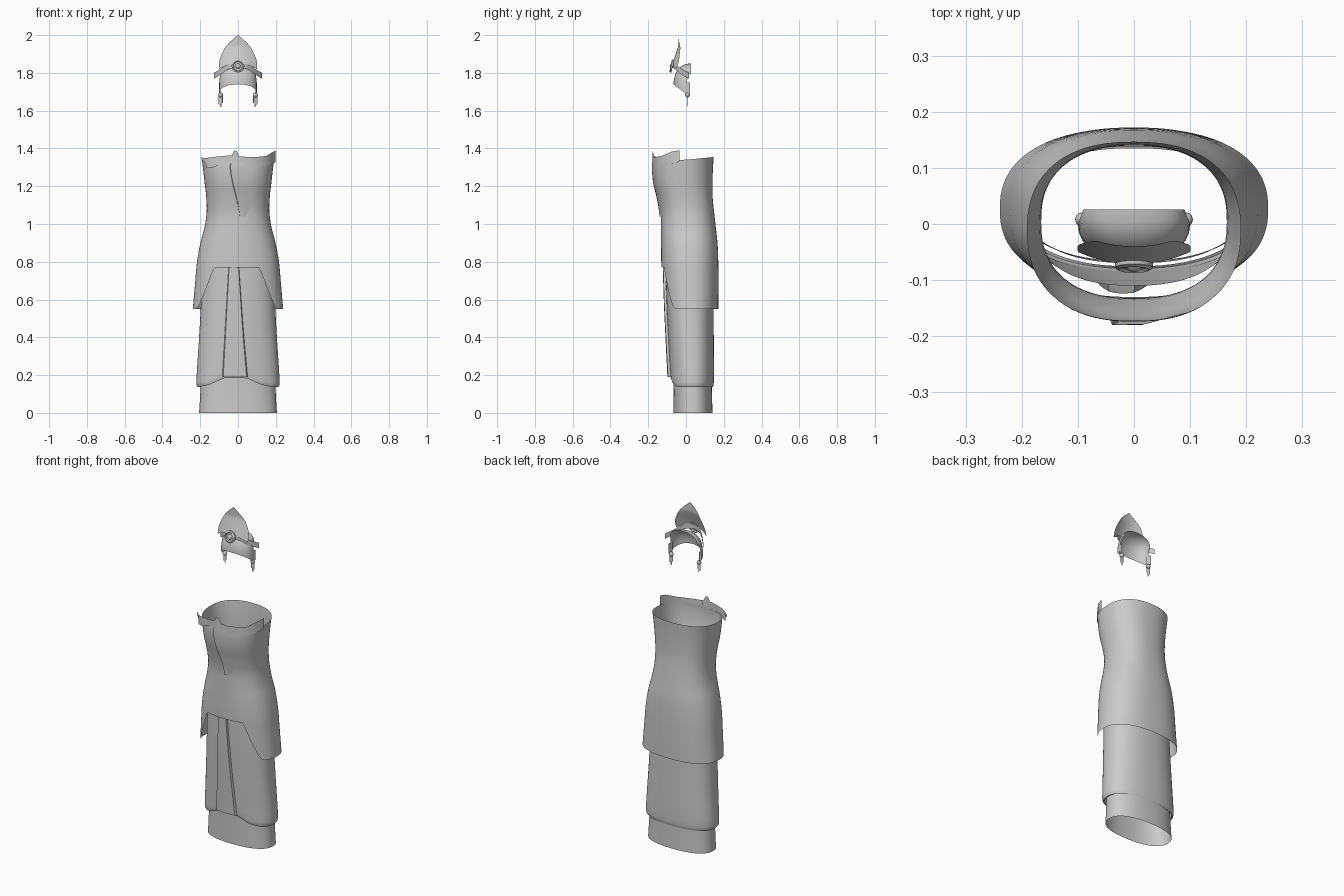
import bpy, bmesh, math
from mathutils import Vector

if "Cube" in bpy.data.objects:
    bpy.data.objects.remove(bpy.data.objects["Cube"])

GREY = bpy.data.materials.new("plain_grey")
GREY.diffuse_color = (0.6, 0.6, 0.6, 1)
GREY.use_nodes = True
GREY.node_tree.nodes["Principled BSDF"].inputs["Base Color"].default_value = GREY.diffuse_color


def finish(obj, angle=40):
    obj.data.materials.append(GREY)
    bpy.ops.object.select_all(action='DESELECT')
    obj.select_set(True)
    bpy.context.view_layer.objects.active = obj
    bpy.ops.object.shade_smooth_by_angle(angle=math.radians(angle))
    return obj


def grid(name, rows, closed=False):
    """Skin a list of point rows; every row has the same length."""
    n = len(rows[0])
    verts = [p for r in rows for p in r]
    faces = []
    for j in range(len(rows) - 1):
        for i in range(n if closed else n - 1):
            k = (i + 1) % n
            faces.append((j * n + i, j * n + k, (j + 1) * n + k, (j + 1) * n + i))
    me = bpy.data.meshes.new(name)
    me.from_pydata(verts, [], faces)
    obj = bpy.data.objects.new(name, me)
    bpy.context.collection.objects.link(obj)
    return finish(obj)


def interp(table, t):
    """Smooth interpolation of a table sorted by its first column."""
    t = min(max(t, table[0][0]), table[-1][0])
    i = max(k for k in range(len(table) - 1) if table[k][0] <= t)
    a, b = table[i], table[i + 1]
    p, q = table[max(i - 1, 0)], table[min(i + 2, len(table) - 1)]
    h = b[0] - a[0]
    s = (t - a[0]) / h
    out = []
    for c in range(1, len(a)):
        ma = (b[c] - p[c]) / (b[0] - p[0]) * h
        mb = (q[c] - a[c]) / (q[0] - a[0]) * h
        out.append((2*s**3 - 3*s*s + 1) * a[c] + (s**3 - 2*s*s + s) * ma
                   + (3*s*s - 2*s**3) * b[c] + (s**3 - s*s) * mb)
    return out


EXP = 2.35


def ring_point(profile, a, z, scale=1.0):
    hx, yf, yb = interp(profile, z)
    c, s = math.cos(a), math.sin(a)
    f = lambda v: math.copysign(abs(v) ** (2 / EXP), v)
    return (hx * f(c) * scale, (yf + yb) / 2 + (yb - yf) / 2 * f(s) * scale, z)


def front_y(profile, x, z):
    hx, yf, yb = interp(profile, z)
    k = max(0.0, 1 - abs(x / hx) ** EXP) ** (1 / EXP)
    return (yf + yb) / 2 - (yb - yf) / 2 * k


def tube(name, profile, bottom, top, n=64, m=22, roll=False):
    """Oval garment shell; bottom and top heights depend on the direction."""
    rows = []
    angs = [2 * math.pi * i / n for i in range(n)]
    ends = []
    for a in angs:
        x, y, _ = ring_point(profile, a, bottom(0, 1))
        ends.append((bottom(x, math.sin(a)), top(math.sin(a))))
    if roll:  # hem turned under
        for lift, sc in ((0.004, 0.93), (0.0, 0.965), (0.008, 0.99)):
            rows.append([ring_point(profile, a, e[0] + lift, sc)
                         for a, e in zip(angs, ends)])
    for j in range(m + 1):
        t = j / m
        rows.append([ring_point(profile, a, e[0] + (0.022 if roll else 0)*(1 - t)
                                + (e[1] - e[0]) * t)
                     for a, e in zip(angs, ends)])
    return grid(name, rows, closed=True)


def draped_panel(name, profile, edges, section, z0, z1, m=20):
    """Strip of cloth lying on the front of a garment."""
    rows = []
    for j in range(m + 1):
        z = z0 + (z1 - z0) * j / m
        xl, xr = interp(edges, z)
        row = []
        for u, off in section:
            x = xl + (xr - xl) * u
            row.append((x, front_y(profile, x, z) - off, z))
        rows.append(row)
    return grid(name, rows)


def ribbon(name, cols):
    """Columns of (x, low z, high z, y)."""
    return grid(name, [[(x, y, lo) for x, lo, hi, y in cols],
                       [(x, y, hi) for x, lo, hi, y in cols]])


def ramp(v, pts):
    for (a, za), (b, zb) in zip(pts, pts[1:]):
        if v <= b:
            return za + (zb - za) * max(0, (v - a) / (b - a))
    return pts[-1][1]


# profiles: height, half width, front y, back y
UNDER = [(0, .206, -.066, .14), (.1, .2, -.066, .138), (.3, .193, -.07, .135)]
SKIRT = [(.13, .222, -.082, .146), (.2, .219, -.084, .148), (.4, .206, -.094, .147),
         (.6, .195, -.103, .145), (.85, .182, -.11, .142)]
TUNIC = [(.54, .24, -.117, .171), (.7, .226, -.127, .172), (.8, .217, -.131, .171),
         (.9, .199, -.132, .167), (.98, .178, -.132, .158), (1.06, .166, -.134, .149),
         (1.14, .168, -.148, .141), (1.22, .177, -.167, .14), (1.3, .186, -.174, .143),
         (1.36, .193, -.168, .147)]

# underskirt and middle skirt
tube("underskirt", UNDER, lambda x, s: 0, lambda s: .3, m=6)
tube("skirt", SKIRT,
     lambda x, s: .137 if s > 0 else ramp(abs(x + .015), [(.06, .185), (.14, .15), (.2, .137)]),
     lambda s: .85, roll=True)

# pleated panel on the skirt front
draped_panel("skirt_panel", SKIRT, [(.18, -.084, .052), (.45, -.068, .028), (.85, -.045, 0)],
             [(0, 0), (.04, .013), (.5, .015), (.96, .013), (1, 0)], .19, .84)

# tunic with short front hem and long sides
tube("tunic", TUNIC,
     lambda x, s: .55 if s > -.1 else ramp(abs(x + .007), [(.13, .77), (.2, .57), (.215, .55)]),
     lambda s: 1.34 + .015 * s, n=96, m=28)

# overlapping closure on the tunic
draped_panel("tunic_overlap", TUNIC,
             [(1.03, .012, .03), (1.12, -.005, .08), (1.22, -.03, .1), (1.3, -.042, .1),
              (1.34, -.035, .1)],
             [(0, 0), (.02, .008), (.4, .006), (1, 0)], 1.04, 1.325)

# neckline collar, two flaps and a knot
ribbon("collar_right", [(-.01, 1.31, 1.36, -.177), (.05, 1.305, 1.355, -.173),
                        (.1, 1.306, 1.355, -.158), (.15, 1.31, 1.36, -.13),
                        (.188, 1.318, 1.383, -.075), (.198, 1.33, 1.39, -.035)])
ribbon("collar_left", [(-.02, 1.33, 1.365, -.176), (-.08, 1.32, 1.36, -.17),
                       (-.13, 1.3, 1.355, -.155), (-.165, 1.295, 1.35, -.137),
                       (-.172, 1.32, 1.35, -.128), (-.195, 1.345, 1.351, -.11)])
ribbon("collar_knot", [(-.05, 1.325, 1.345, -.165), (-.035, 1.31, 1.36, -.176),
                       (-.02, 1.32, 1.39, -.178), (-.005, 1.33, 1.385, -.176),
                       (.008, 1.335, 1.35, -.165)])

# pointed crown plate
arch = [(1.82, .1), (1.86, .1), (1.9, .086), (1.94, .064), (1.97, .036), (2.0, .001)]
rows = []
for j in range(15):
    t = j / 14
    row = []
    w = interp(arch, 1.82 + .18 * t)[0]
    for i in range(13):
        u = i / 6 - 1
        z = 1.82 + .18 * t + .03 * (1 - u * u) * (1 - t)
        row.append((w * u, -.072 + .032 * min(1, t * 1.6) + .022 * (w * u / .1) ** 2, z))
    rows.append(row)
grid("crown_plate", rows)

# brow band that flares out at the sides
half = [(.03, 1.825, 1.858, -.068), (.055, 1.818, 1.848, -.056), (.08, 1.8, 1.83, -.037),
        (.105, 1.782, 1.812, -.01), (.128, 1.768, 1.8, .017)]
ribbon("brow_band", [(-x, a, b, y) for x, a, b, y in reversed(half)]
       + [(0, 1.83, 1.86, -.073)] + half)

# rounded cap under the crown
rows = []
for j in range(9):
    v = j / 8
    row = []
    for i in range(17):
        u = i / 8 - 1
        zb, zt = 1.74 - .05 * u * u, 1.85 - .055 * u * u
        row.append((.1 * math.sin(u * math.pi / 2) * (1 - .1 * v * v),
                    -.066 + .066 * u * u + v * v * (.092 - .066 * u * u),
                    zb + (zt - zb) * math.sin(v * math.pi / 2)))
    rows.append(row)
grid("cap", rows)

# round medallion: stepped disc turned about the y direction
rows = []
for r, d in ((.034, .0), (.034, .008), (.027, .012), (.023, .007), (.014, .007), (.01, .013), (.0005, .016)):
    rows.append([(r * math.cos(k * math.pi / 10), -.07 - d + .2 * r * math.sin(k * math.pi / 10),
                  1.836 + r * math.sin(k * math.pi / 10)) for k in range(20)])
grid("medallion", rows, closed=True)

# side pendants: bead with hanging strands
for side, s in (("left", -1), ("right", 1)):
    bpy.ops.mesh.primitive_uv_sphere_add(segments=12, ring_count=8, radius=.013,
                                         location=(s * .092, .008, 1.683))
    bead = bpy.context.object
    bead.name = "pendant_bead_" + side
    finish(bead)
    for k, (x, low) in enumerate(((.083, 1.64), (.091, 1.62), (.099, 1.632))):
        ribbon(f"pendant_strand_{side}_{k}", [(s * (x - .003), low, 1.685, .008),
                                              (s * (x + .003), low + .003, 1.685, .01)])
    ribbon("pendant_strap_" + side, [(s * .093, 1.69, 1.75, -.005), (s * .101, 1.69, 1.75, .022)])
